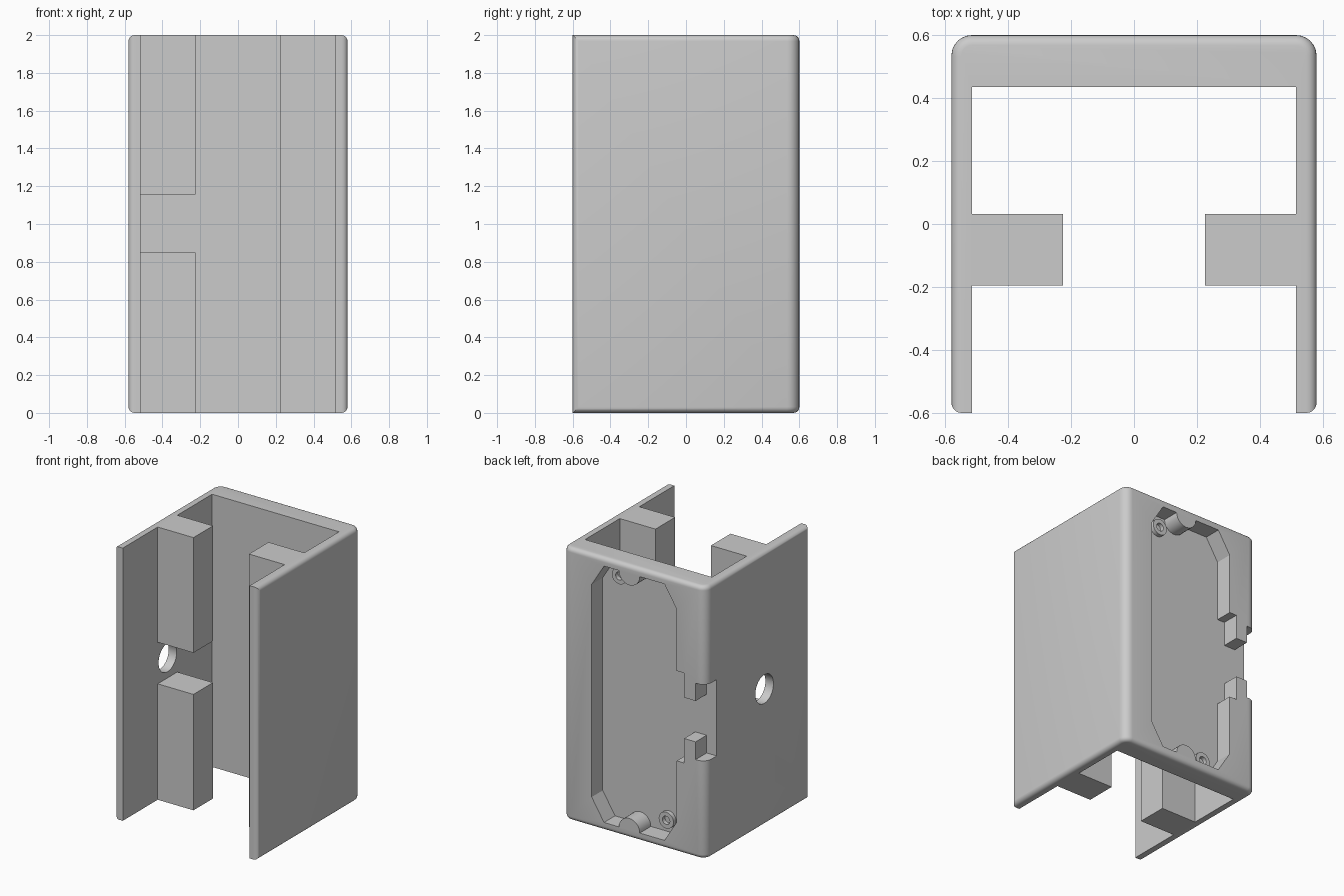
import bpy, bmesh, math
from mathutils import Matrix, Vector

if "Cube" in bpy.data.objects:
    bpy.data.objects.remove(bpy.data.objects["Cube"], do_unlink=True)

W, D, H = 0.58, 0.6, 2.0          # half width, half depth, height
INNER = 0.515                     # inner face of the side walls
FLOOR = 0.472                     # floor of the rear recess

grey = bpy.data.materials.new("grey plastic")
grey.use_nodes = True
colour = (0.6, 0.6, 0.6, 1)
grey.diffuse_color = colour
grey.node_tree.nodes["Principled BSDF"].inputs["Base Color"].default_value = colour


def finish(name, bm):
    bmesh.ops.recalc_face_normals(bm, faces=bm.faces)
    mesh = bpy.data.meshes.new(name)
    bm.to_mesh(mesh)
    bm.free()
    mesh.materials.append(grey)
    ob = bpy.data.objects.new(name, mesh)
    bpy.context.collection.objects.link(ob)
    return ob


def prism(name, points, direction):
    """Extrude a closed outline of 3D points along a direction."""
    bm = bmesh.new()
    face = bm.faces.new([bm.verts.new(p) for p in points])
    new = bmesh.ops.extrude_face_region(bm, geom=[face])["geom"]
    bmesh.ops.translate(bm, vec=Vector(direction),
                        verts=[v for v in new if isinstance(v, bmesh.types.BMVert)])
    return finish(name, bm)


def box(name, x, y, z):
    pts = [(x[0], y[0], z[0]), (x[1], y[0], z[0]), (x[1], y[1], z[0]), (x[0], y[1], z[0])]
    return prism(name, pts, (0, 0, z[1] - z[0]))


def activate(ob):
    bpy.ops.object.select_all(action='DESELECT')
    ob.select_set(True)
    bpy.context.view_layer.objects.active = ob


def cut(ob, cutter):
    cutter.hide_render = True
    mod = ob.modifiers.new("cut", 'BOOLEAN')
    mod.operation, mod.solver, mod.object = 'DIFFERENCE', 'EXACT', cutter
    activate(ob)
    bpy.ops.object.modifier_apply(modifier=mod.name)
    bpy.data.objects.remove(cutter, do_unlink=True)


# Rounded outer shell: larger radius on the rear uprights, small elsewhere
bm = bmesh.new()
bmesh.ops.create_cube(bm, size=1, matrix=Matrix.Translation((0, 0, H / 2))
                      @ Matrix.Diagonal((2 * W, 2 * D, H, 1)))


def upright(e):
    return abs(e.verts[0].co.z - e.verts[1].co.z) > 1


def at_front(e):
    return all(v.co.y < -D + 0.001 for v in e.verts)


def at_end(e):
    zs = [v.co.z for v in e.verts]
    return max(zs) < 0.001 or min(zs) > H - 0.001


rear = [e for e in bm.edges if upright(e) and not at_front(e)]
bmesh.ops.bevel(bm, geom=rear, offset=0.065, segments=6, profile=0.5, affect='EDGES')
rims = [e for e in bm.edges if (upright(e) and at_front(e)) or (at_end(e) and not at_front(e))]
bmesh.ops.bevel(bm, geom=rims, offset=0.032, segments=5, profile=0.5, affect='EDGES')
shell = finish("housing_shell", bm)

# Open channel through the full height, and the round side hole
cut(shell, box("channel_cutter", (-INNER, INNER), (-0.8, 0.435), (-0.1, H + 0.1)))
hole = [(-0.7, -0.08 + 0.105 * math.cos(a), 1 + 0.105 * math.sin(a))
        for a in (math.tau * i / 40 for i in range(40))]
cut(shell, prism("hole_cutter", hole, (0.3, 0, 0)))

# Rear recess: half outline below mid height, mirrored to the upper half
low, side, bump_x, bump_r = 0.06, 0.345, 0.04, 0.085
half = [(side, 0.22), (side - 0.1, low)]
half += [(bump_x + bump_r * math.cos(a), low + bump_r * math.sin(a))
         for a in (math.pi * i / 14 for i in range(15))]
half += [(-side + 0.1, low), (-side, 0.22), (-side, 0.67), (-0.405, 0.67),
         (-0.405, 0.85), (-0.498, 0.85), (-0.498, 0.72), (-0.7, 0.72)]
outline = half + [(x, H - z) for x, z in reversed(half)]
cut(shell, prism("recess_cutter", [(x, FLOOR, z) for x, z in outline], (0, 0.3, 0)))

activate(shell)
bpy.ops.object.shade_smooth_by_angle(angle=math.radians(30))

# Guide rails inside the channel, one of them interrupted at the hole
for name, x, z in (("left_rail", (0.225, INNER), (0, H)),
                   ("right_lower_rail", (-INNER, -0.225), (0, 0.85)),
                   ("right_upper_rail", (-INNER, -0.225), (1.155, H))):
    box(name, x, (-0.195, 0.032), z)

# Screw bosses standing on the recess floor
for name, x, z in (("lower_screw_boss", -0.19, 0.155), ("upper_screw_boss", 0.19, H - 0.155)):
    bm = bmesh.new()
    ring = [bm.verts.new((x + r, y, z)) for r, y in
            ((0.03, FLOOR), (0.06, FLOOR), (0.06, FLOOR + 0.03), (0.03, FLOOR + 0.03))]
    edges = [bm.edges.new((ring[i], ring[(i + 1) % 4])) for i in range(4)]
    bmesh.ops.spin(bm, geom=ring + edges, cent=(x, 0, z), axis=(0, 1, 0),
                   angle=math.tau, steps=28, use_merge=True)
    bmesh.ops.remove_doubles(bm, verts=bm.verts, dist=0.0005)
    boss = finish(name, bm)
    activate(boss)
    bpy.ops.object.shade_smooth_by_angle(angle=math.radians(30))
